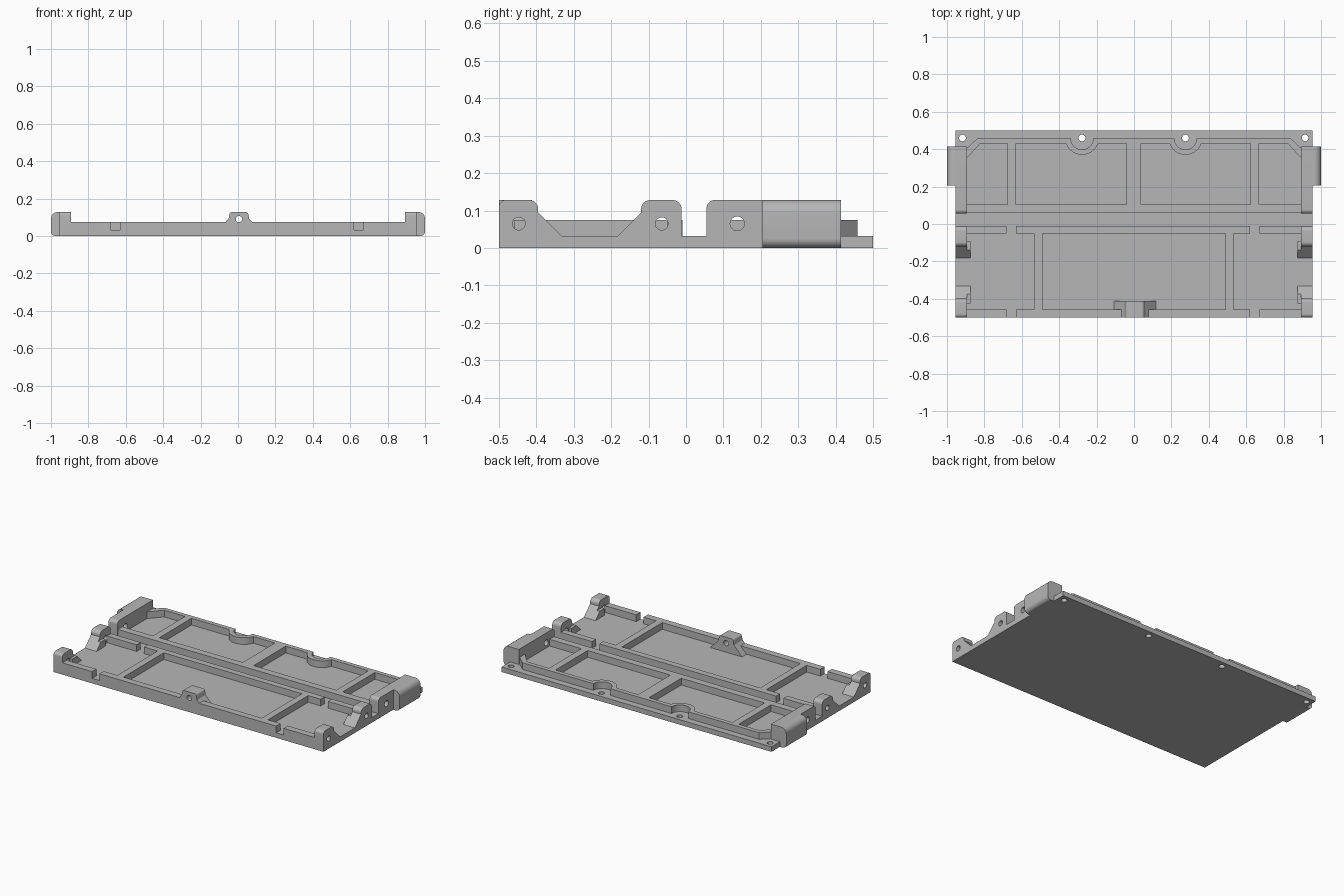
import bpy, bmesh, math
from mathutils import Vector

if "Cube" in bpy.data.objects:
    bpy.data.objects.remove(bpy.data.objects["Cube"], do_unlink=True)

grey = bpy.data.materials.new("plain grey")
grey.use_nodes = True
grey.diffuse_color = (0.47, 0.47, 0.47, 1)
grey.node_tree.nodes["Principled BSDF"].inputs["Base Color"].default_value = grey.diffuse_color

FLOOR, RIM, TOP = 0.032, 0.075, 0.128   # main heights
EDGE, INNER = 0.955, 0.892              # side wall faces


def arc(cx, cy, r, a0, a1, n=14):
    """Points on an arc, angles in degrees."""
    angles = [math.radians(a0 + (a1 - a0) * i / n) for i in range(n + 1)]
    return [(cx + r * math.cos(a), cy + r * math.sin(a)) for a in angles]


def rounded(points, n=6):
    """Round the corners of a profile that carry a radius as third value."""
    out = []
    for i, p in enumerate(points):
        c = Vector(p[:2])
        if len(p) < 3:
            out.append(tuple(c))
            continue
        a = (Vector(points[i - 1][:2]) - c).normalized()
        b = (Vector(points[(i + 1) % len(points)][:2]) - c).normalized()
        half = a.angle(b) / 2
        d = p[2] / math.tan(half)
        centre = c + (a + b).normalized() * p[2] / math.sin(half)
        start, end = c + a * d - centre, c + b * d - centre
        for k in range(n + 1):
            v = start.lerp(end, k / n).normalized() * p[2]
            out.append(tuple(centre + v))
    return out


def prism(name, profile, axis, lo, hi):
    """Extrude a 2D profile along an axis; profile is (y,z), (x,z) or (x,y)."""
    place = {"x": lambda u, v, w: (w, u, v),
             "y": lambda u, v, w: (u, w, v),
             "z": lambda u, v, w: (u, v, w)}[axis]
    bm = bmesh.new()
    low = [bm.verts.new(place(u, v, lo)) for u, v in profile]
    high = [bm.verts.new(place(u, v, hi)) for u, v in profile]
    bm.faces.new(low)
    bm.faces.new(high)
    for i in range(len(low)):
        bm.faces.new((low[i - 1], low[i], high[i], high[i - 1]))
    bmesh.ops.recalc_face_normals(bm, faces=bm.faces)
    mesh = bpy.data.meshes.new(name)
    bm.to_mesh(mesh)
    bm.free()
    mesh.materials.append(grey)
    obj = bpy.data.objects.new(name, mesh)
    bpy.context.collection.objects.link(obj)
    return obj


def box(name, x0, x1, y0, y1, z0=FLOOR - 0.004, z1=RIM):
    return prism(name, [(x0, y0), (x1, y0), (x1, y1), (x0, y1)], "z", z0, z1)


def select(obj):
    bpy.ops.object.select_all(action="DESELECT")
    obj.select_set(True)
    bpy.context.view_layer.objects.active = obj


def drill(obj, axis, u, v, r, lo, hi):
    """Cut a round hole and remove the cutter."""
    cutter = prism("cutter", arc(u, v, r, 0, 345, 23), axis, lo, hi)
    cutter.hide_render = True
    mod = obj.modifiers.new("hole", "BOOLEAN")
    mod.operation, mod.solver, mod.object = "DIFFERENCE", "EXACT", cutter
    select(obj)
    bpy.ops.object.modifier_apply(modifier=mod.name)
    bpy.data.objects.remove(cutter, do_unlink=True)


def smooth(obj):
    select(obj)
    bpy.ops.object.shade_smooth_by_angle(angle=math.radians(30))


# Base plate with four screw holes along the back
base = box("base_plate", -EDGE, EDGE, -0.5, 0.5, 0, FLOOR)
for x in (-0.917, -0.278, 0.275, 0.915):
    drill(base, "z", x, 0.46, 0.018, -0.1, 0.1)
smooth(base)

# Front tray rims, each broken by two notches
for label, y0, y1 in (("front_rim", -0.5, -0.457), ("middle_rim", -0.05, -0.01)):
    for part, x0, x1 in (("right", -0.9, -0.682), ("centre", -0.63, 0.62),
                         ("left", 0.672, 0.9)):
        box(f"{label}_{part}", x0, x1, y0, y1)

# Cross ribs of both trays
for x in (-0.512, 0.51):
    box("front_tray_rib", x - 0.022, x + 0.022, -0.47, -0.04)
for x0, x1 in ((-0.675, -0.63), (-0.04, 0.037), (0.622, 0.667)):
    box("back_tray_rib", x0, x1, 0.09, 0.44)
box("back_tray_front_rim", -0.9, 0.9, 0.06, 0.105)

# Back rim with cut corners and two screw recesses
SCREWS = (-0.278, 0.275)
outer = [(-0.9, 0.4), (-0.837, 0.458)]
inner = [(-0.9, 0.345), (-0.822, 0.43)]
clip = math.degrees(math.asin(1 / 3))
for x in SCREWS:
    outer += arc(x, 0.458, 0.06, 180, 360)
    inner += arc(x, 0.46, 0.09, 180 + clip, 360 - clip)
outer += [(0.837, 0.458), (0.9, 0.4)]
inner += [(0.822, 0.43), (0.9, 0.345)]
smooth(prism("back_rim", outer + inner[::-1], "z", FLOOR - 0.004, RIM))

# Side lugs, the same on both sides
Z0 = FLOOR - 0.004
front_lug = rounded([(-0.5, Z0), (-0.332, Z0), (-0.332, FLOOR), (-0.395, 0.095),
                     (-0.395, TOP, 0.024), (-0.5, TOP, 0.018)])
middle_lug = rounded([(-0.012, Z0), (-0.183, Z0), (-0.183, FLOOR), (-0.12, 0.095),
                      (-0.12, TOP, 0.024), (-0.012, TOP, 0.024)])
rear_lug = rounded([(0.055, Z0), (0.055, TOP, 0.022), (0.415, TOP), (0.415, Z0)])
grip = rounded([(INNER + 0.02, 0), (1, 0, 0.025), (1, TOP, 0.035), (INNER + 0.02, TOP)])
for s, side in ((1, "left"), (-1, "right")):
    for label, shape, y, r in (("front", front_lug, -0.447, 0.017),
                               ("middle", middle_lug, -0.065, 0.017),
                               ("rear", rear_lug, 0.137, 0.019)):
        lug = prism(f"{side}_{label}_lug", shape, "x", s * INNER, s * EDGE)
        drill(lug, "x", y, 0.065, r, s * 0.8, s * 1.1)
        smooth(lug)
    # Thick rounded grip outside the rear lug
    smooth(prism(f"{side}_grip", [(s * u, v) for u, v in grip], "y", 0.205, 0.415))
    # Small stiffeners on the inner faces of the lugs
    for label, toe, shoulder, end in (("front", -0.332, -0.375, -0.425),
                                      ("middle", -0.183, -0.14, -0.09)):
        shape = [(toe, Z0), (toe, FLOOR), (shoulder, RIM), (end, RIM), (end, Z0)]
        prism(f"{side}_{label}_stiffener", shape, "x", s * 0.873, s * (INNER + 0.002))

# Centre lug on the front rim
half = [(0.113, Z0), (0.113, FLOOR), (0.055, 0.092), (0.048, TOP, 0.014)]
left = [(p[0] + 0.005, *p[1:]) for p in half]
right = [(0.005 - p[0], *p[1:]) for p in reversed(half)]
latch = prism("centre_lug", rounded(left + right), "y", -0.5, -0.412)
drill(latch, "y", 0.005, 0.09, 0.017, -0.6, -0.3)
smooth(latch)
